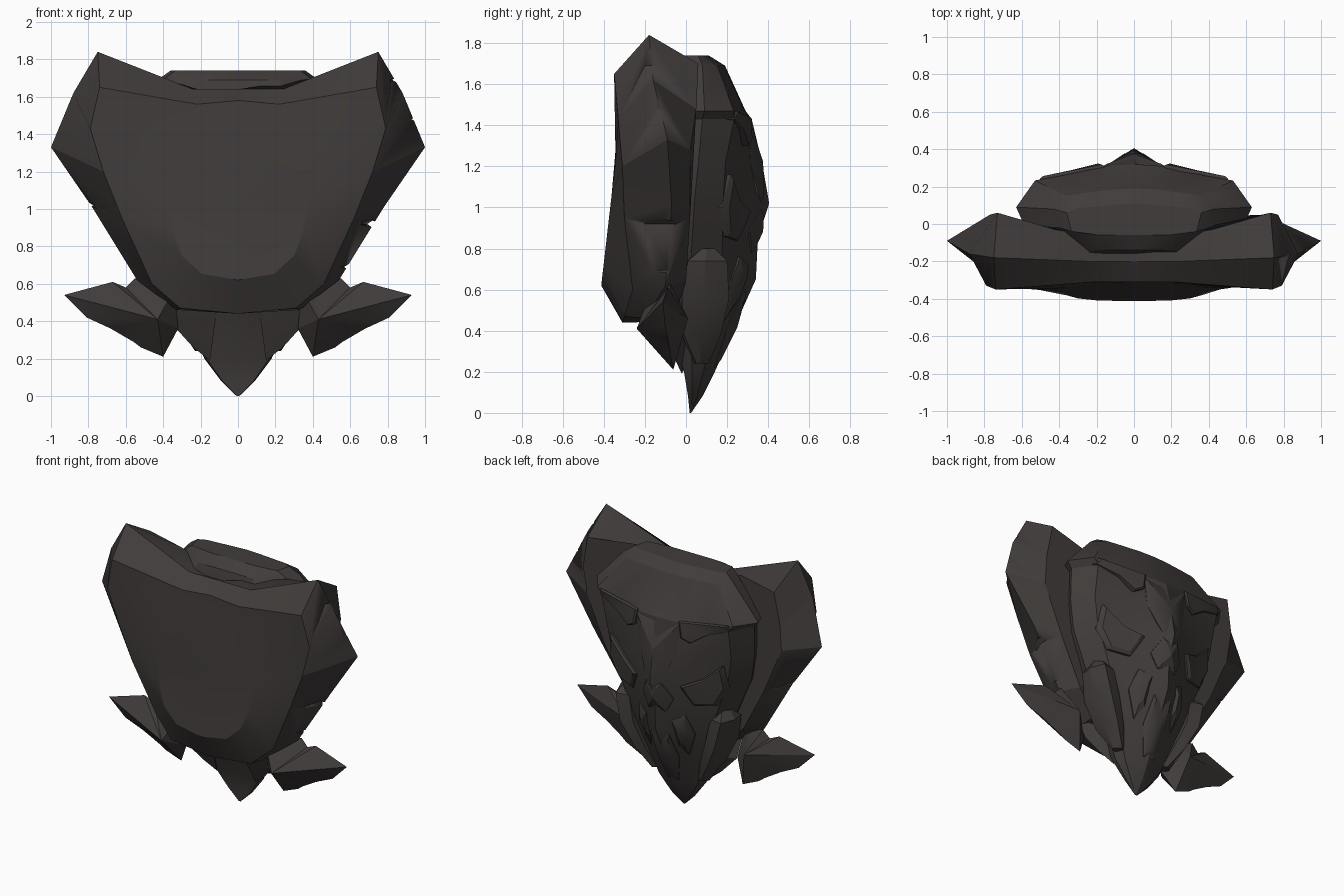
import bpy, bmesh, math
from mathutils import Vector

if "Cube" in bpy.data.objects:
    bpy.data.objects.remove(bpy.data.objects["Cube"])

stone = bpy.data.materials.new("dark_stone")
stone.diffuse_color = (0.052, 0.045, 0.043, 1)
stone.use_nodes = True
stone.node_tree.nodes["Principled BSDF"].inputs["Base Color"].default_value = stone.diffuse_color


def finish(name, bm, angle=24):
    bmesh.ops.remove_doubles(bm, verts=bm.verts, dist=0.0005)
    bmesh.ops.recalc_face_normals(bm, faces=bm.faces)
    me = bpy.data.meshes.new(name)
    bm.to_mesh(me)
    bm.free()
    me.materials.append(stone)
    ob = bpy.data.objects.new(name, me)
    bpy.context.collection.objects.link(ob)
    bpy.ops.object.select_all(action='DESELECT')
    ob.select_set(True)
    bpy.context.view_layer.objects.active = ob
    bpy.ops.object.shade_smooth_by_angle(angle=math.radians(angle))
    return ob


def loft(name, halves):
    """Skin half rings, mirrored across x = 0, and cap both ends."""
    bm = bmesh.new()
    rings = []
    for half in halves:
        full = half + [(-x, y, z) for x, y, z in reversed(half) if x > 0]
        rings.append([bm.verts.new(p) for p in full])
    n = len(rings[0])
    for a, b in zip(rings, rings[1:]):
        for i in range(n):
            bm.faces.new((a[i - 1], a[i], b[i], b[i - 1]))
    bm.faces.new(rings[0])
    bm.faces.new(rings[-1])
    return finish(name, bm)


# Front shield: rim, ridge and back edge are drawn, the belly panel is a rounded box
rim = [(0, -.31, 1.58), (.22, -.31, 1.56), (.74, -.35, 1.65), (.79, -.33, 1.43), (.72, -.31, 1.2),
       (.62, -.30, .95), (.46, -.26, .60), (.31, -.30, .47), (0, -.31, .44)]
edge = [(0, -.2, 1.64), (.24, -.2, 1.64), (.75, -.18, 1.84), (.88, -.16, 1.62), (1, -.09, 1.33),
        (.78, -.07, 1.01), (.54, -.10, .62), (.33, -.2, .46), (0, -.24, .44)]
back = [(0, -.1, 1.6), (.42, -.03, 1.70), (.73, .06, 1.70), (.77, .05, 1.48), (.76, .02, 1.28),
        (.62, .02, .95), (.45, .0, .64), (.3, -.05, .5), (0, -.1, .48)]
belly = []
for i in range(9):
    a = math.pi * i / 8
    z = 1.06 + .44 * math.cos(a)
    belly.append((.38 * math.sin(a) ** .7 if 0 < i < 8 else 0, -.415 + .115 * (z - .6), z))
shield = loft("front_shield", [belly, rim, edge, back])

# Chips knocked out of the shield edge
bm = bmesh.new()
for x, z, r in ((.88, 1.69, .045), (.97, 1.48, .04), (.72, .92, .05), (-.80, 1.02, .035), (.60, .69, .04)):
    ret = bmesh.ops.create_cone(bm, cap_ends=True, segments=4, radius1=r, radius2=.01, depth=.2)
    for v in ret["verts"]:
        q = v.co.copy()
        v.co = Vector((x + q.x * 1.5, -.1 + q.z, z + q.y * .8))
chips = finish("chip_cutter", bm)
chips.hide_render = True
chips.hide_viewport = True
mod = shield.modifiers.new("chips", 'BOOLEAN')
mod.object = chips
mod.operation = 'DIFFERENCE'

# Head rows: height, rear y, side y, half width, front y, boxiness
rows = [(1.74, .11, .06, .36, -.06, 1), (1.69, .19, .08, .43, -.14, 1.5), (1.47, .29, .09, .63, -.2, 1.8),
        (1.43, .32, .08, .59, -.2, 1.5), (1.22, .37, .06, .58, -.2, .8), (1.02, .405, .04, .54, -.2, .7),
        (.85, .35, .03, .46, -.2, .9), (.65, .34, .02, .37, -.2, .9), (.45, .25, .02, .28, -.13, 1),
        (.2, .14, .03, .18, -.01, 1), (.08, .08, .03, .09, .01, 1), (0, .025, .02, .008, .018, 1)]
U = (0, .25, .57, .84, 1)       # position across the half width
V = (0, .12, .34, .50, 1)       # blend from rear y to side y


def section(z, rear, side, w, front, p):
    half = [(w * u, rear + (side - rear) * v ** p, z) for u, v in zip(U, V)]
    return half + [(w * .93, max(side - .1, front), z), (w * .5, front, z), (0, front, z)]


loft("head", [section(*r) for r in rows])


def head_y(x, z):
    """Rear surface of the head at a given x and z."""
    for a, b in zip(rows, rows[1:]):
        if b[0] <= z <= a[0]:
            t = (a[0] - z) / (a[0] - b[0])
            rear, side, w, _, p = (a[k] + (b[k] - a[k]) * t for k in range(1, 6))
            u = min(abs(x) / w, 1)
            for i in range(4):
                if u <= U[i + 1]:
                    f = (u - U[i]) / (U[i + 1] - U[i])
                    v0, v1 = V[i] ** p, V[i + 1] ** p
                    return rear + (side - rear) * (v0 + (v1 - v0) * f)
    return 0


def plate(name, outline, rim_h=.012, lift=.02, inset=.85, pair=True):
    """Bevelled armour plate that follows the rear of the head."""
    bm = bmesh.new()
    cx = sum(p[0] for p in outline) / len(outline)
    cz = sum(p[1] for p in outline) / len(outline)
    n = len(outline)
    for s in ((1, -1) if pair else (1,)):
        rings = []
        for k, h in ((1, -.06), (1, rim_h), (inset, rim_h + lift)):
            ring = []
            for x, z in outline:
                px, pz = cx + (x - cx) * k, cz + (z - cz) * k
                ring.append(bm.verts.new((s * px, head_y(px, pz) + h, pz)))
            rings.append(ring)
        for a, b in zip(rings, rings[1:]):
            for i in range(n):
                bm.faces.new((a[i - 1], a[i], b[i], b[i - 1]))
        top = bm.verts.new((s * cx, head_y(cx, cz) + rim_h + lift, cz))
        for i in range(n):
            bm.faces.new((rings[2][i - 1], rings[2][i], top))
        bm.faces.new(rings[0])
    return finish(name, bm)


# Stepped brow, temples, nose and cheeks
plate("brow_plate", [(.16, 1.44), (.18, 1.33), (.24, 1.30), (.36, 1.38), (.52, 1.43), (.50, 1.47)],
      .008, .008, .92)
plate("nose_ridge", [(-.17, 1.42), (.17, 1.42), (.15, 1.22), (.06, 1.02), (-.06, 1.02), (-.15, 1.22)],
      .0, .006, .85, False)
plate("snout", [(-.06, .99), (.06, .99), (.12, .88), (.07, .78), (-.07, .78), (-.12, .88)],
      .005, .01, .75, False)
plate("cheek_ridge", [(.17, .98), (.30, 1.04), (.44, 1.16), (.46, 1.0), (.38, .86), (.24, .84)], .015, .015)
plate("fang", [(.10, .72), (.18, .76), (.22, .62), (.15, .44), (.11, .52)], .008, .02, .5)
plate("chin", [(-.07, .60), (.07, .60), (.09, .42), (.04, .22), (-.04, .22), (-.09, .42)],
      .005, .01, .8, False)


def shard(name, outline, y_rule, apex_a, apex_b):
    """Mirrored pair of rocks: an outline joined to a point on each side."""
    bm = bmesh.new()
    for s in (1, -1):
        vs = [bm.verts.new((s * x, y_rule(x, z), z)) for x, z in outline]
        for x, y, z in (apex_a, apex_b):
            tip = bm.verts.new((s * x, y, z))
            for i in range(len(vs)):
                bm.faces.new((vs[i - 1], vs[i], tip))
    return finish(name, bm)


# Jaw lobes: narrow side pieces, skinned downward from the cheek to the chin
def lobe_ring(z, x, y0, y1, t):
    return [(x - t, y0, z), (x, y0 + .02, z), (x + .01, (y0 + y1) / 2, z), (x - .03, y1, z), (x - t, y1 - .02, z)]


bm = bmesh.new()
for s in (1, -1):
    rings = [[bm.verts.new((s * px, py, pz)) for px, py, pz in lobe_ring(*r)]
             for r in ((.80, .41, .06, .14, .08), (.74, .44, -.01, .20, .12), (.56, .40, -.04, .21, .12),
                       (.38, .31, -.03, .17, .1), (.24, .22, .03, .11, .06))]
    for a, b in zip(rings, rings[1:]):
        for i in range(5):
            bm.faces.new((a[i - 1], a[i], b[i], b[i - 1]))
    bm.faces.new(rings[0])
    bm.faces.new(rings[-1])
finish("jaw_lobe", bm)

# Front skirt strips either side of the lower point
shard("skirt_strip", [(.11, .48), (.33, .52), (.33, .36), (.24, .26), (.15, .19)],
      lambda x, z: -.02 - (z - .19) * .45, (.20, -.13, .42), (.2, .05, .4))

# Swept lower fins
shard("lower_fin", [(.93, .54), (.67, .61), (.60, .58), (.55, .63), (.46, .60), (.34, .57), (.32, .36),
                    (.40, .21), (.52, .26), (.56, .29), (.68, .36), (.81, .42)],
      lambda x, z: -.06 - .1 * max(0, x - .4) - max(0, .5 - x) * (z - .2) * 2,
      (.43, -.24, .41), (.46, .01, .46))
